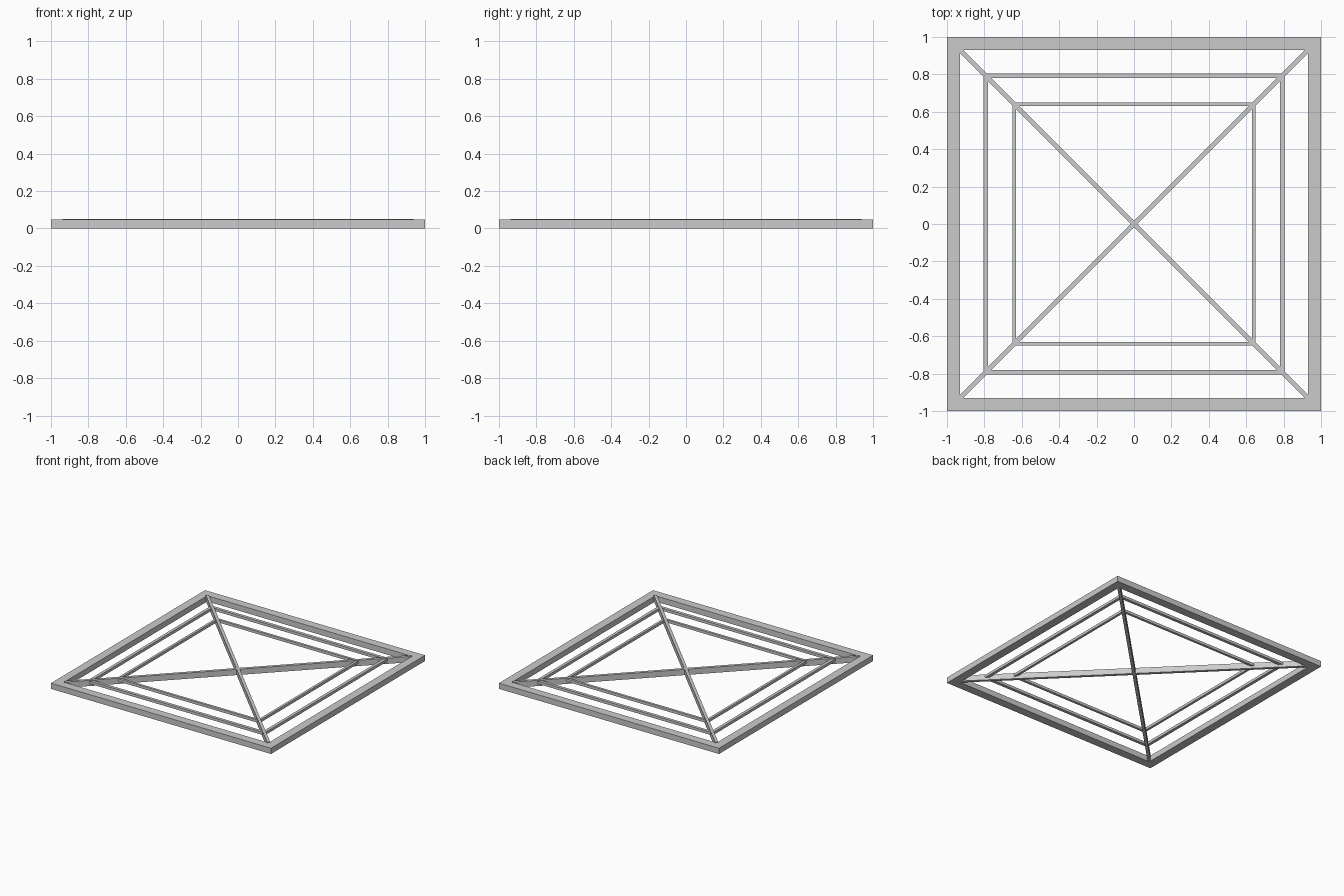
import bpy
import bmesh
from math import pi, sqrt
from mathutils import Matrix

cube = bpy.data.objects.get("Cube")
if cube:
    bpy.data.objects.remove(cube, do_unlink=True)

metal = bpy.data.materials.new("grey_metal")
metal.use_nodes = True
GREY = (0.6, 0.6, 0.6, 1)
metal.diffuse_color = GREY
metal.node_tree.nodes["Principled BSDF"].inputs["Base Color"].default_value = GREY


def finish(name, bm):
    bmesh.ops.recalc_face_normals(bm, faces=bm.faces)
    mesh = bpy.data.meshes.new(name)
    bm.to_mesh(mesh)
    bm.free()
    mesh.materials.append(metal)
    obj = bpy.data.objects.new(name, mesh)
    bpy.context.collection.objects.link(obj)
    return obj


def square_ring(name, outer, inner, low, high):
    """Mitred square frame swept from a rectangular section."""
    bm = bmesh.new()
    section = [(outer, low), (outer, high), (inner, high), (inner, low)]
    corners = [(-1, -1), (1, -1), (1, 1), (-1, 1)]
    loops = [[bm.verts.new((sx * r, sy * r, z)) for r, z in section]
             for sx, sy in corners]
    for i in range(4):
        a, b = loops[i], loops[(i + 1) % 4]
        for j in range(4):
            k = (j + 1) % 4
            bm.faces.new((a[j], b[j], b[k], a[k]))
    return finish(name, bm)


def diagonal_bar(name, angle, reach, width, low, high):
    """Straight bar from corner to corner through the centre."""
    bm = bmesh.new()
    bmesh.ops.create_cube(bm, size=1)
    bm.transform(Matrix.Rotation(angle, 4, "Z")
                 @ Matrix.Translation((0, 0, (low + high) / 2))
                 @ Matrix.Diagonal((2 * reach, width, high - low, 1)))
    return finish(name, bm)


# Outer frame and the two slim inner rings
square_ring("outer_frame", 1, 0.93, 0, 0.047)
square_ring("middle_ring", 0.805, 0.78, 0.025, 0.047)
square_ring("inner_ring", 0.65, 0.63, 0.025, 0.047)

# Crossing corner braces
for side, angle in (("right", pi / 4), ("left", -pi / 4)):
    diagonal_bar(side + "_diagonal_brace", angle, 0.93 * sqrt(2), 0.024, 0.005, 0.052)
